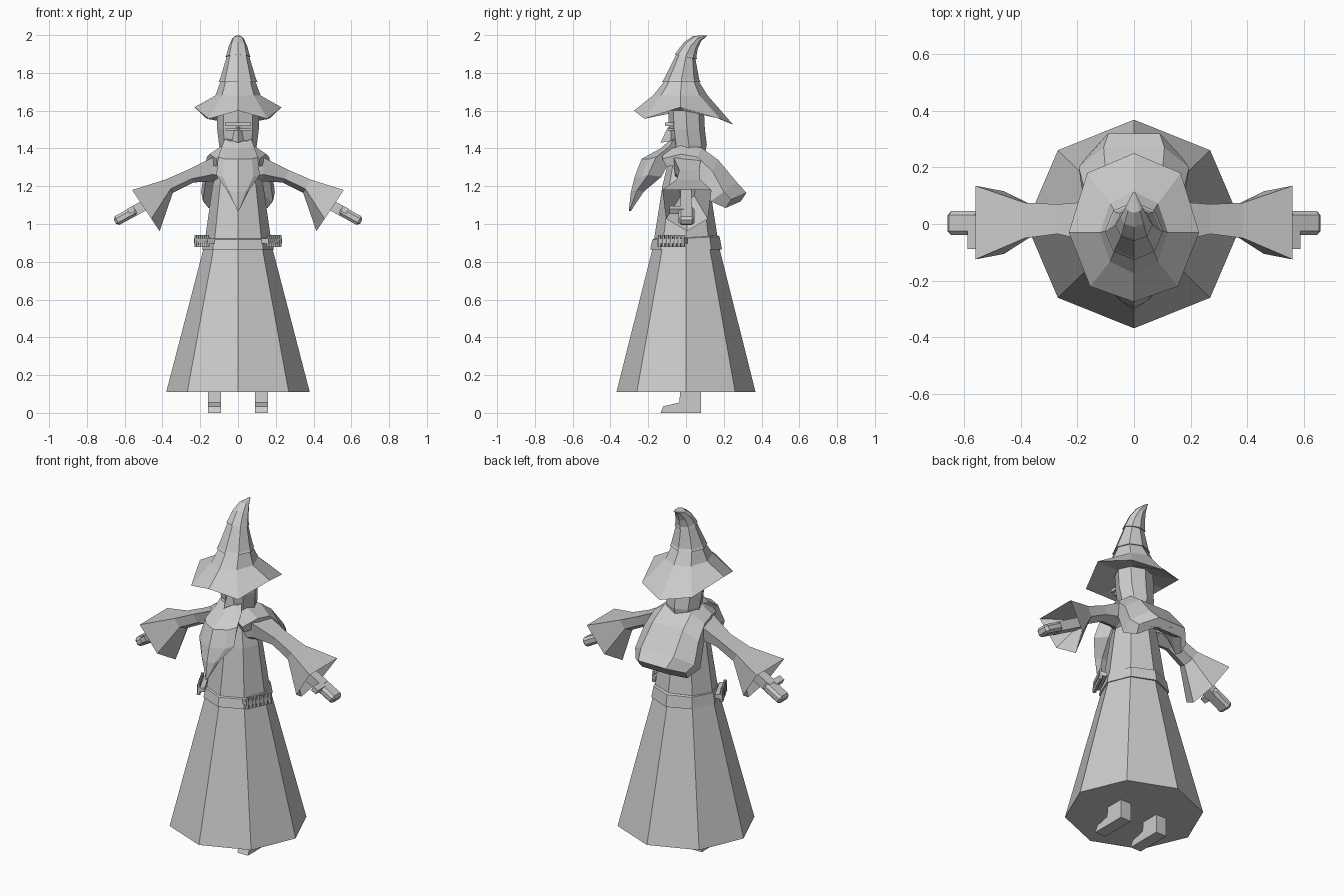
import bpy, bmesh, math
from mathutils import Vector, Matrix

cube = bpy.data.objects.get("Cube")
if cube:
    bpy.data.objects.remove(cube, do_unlink=True)

clay = bpy.data.materials.new("plain_grey")
clay.use_nodes = True
GREY = (0.6, 0.6, 0.6, 1)
clay.diffuse_color = GREY
clay.node_tree.nodes["Principled BSDF"].inputs["Base Color"].default_value = GREY


def finish(name, bm):
    bmesh.ops.recalc_face_normals(bm, faces=bm.faces[:])
    mesh = bpy.data.meshes.new(name)
    bm.to_mesh(mesh)
    bm.free()
    mesh.materials.append(clay)
    obj = bpy.data.objects.new(name, mesh)
    bpy.context.collection.objects.link(obj)
    return obj


def loft(name, rings, caps=True):
    """Skin a list of closed point rings."""
    bm = bmesh.new()
    rows = [[bm.verts.new(p) for p in ring] for ring in rings]
    for a, b in zip(rows, rows[1:]):
        for i in range(len(a)):
            j = (i + 1) % len(a)
            bm.faces.new((a[i], a[j], b[j], b[i]))
    if caps:
        bm.faces.new(rows[0])
        bm.faces.new(rows[-1])
    return finish(name, bm)


def octagon(z, rx, ry, cy=0, tilt=0, n=8):
    """Flat ring with a point on each axis; tilt lifts the back."""
    pts = []
    for k in range(n):
        a = math.tau * k / n
        pts.append((rx * math.cos(a), cy + ry * math.sin(a), z + tilt * math.sin(a)))
    return pts


def half_ring(pts):
    """Mirror a front-to-back run of points into a full ring."""
    return pts + [(-x, y, z) for x, y, z in reversed(pts) if x > 0]


def box(name, centre, size, rot=None):
    bm = bmesh.new()
    bmesh.ops.create_cube(bm, size=1)
    m = Matrix.Translation(centre) @ (rot or Matrix()) @ Matrix.Diagonal((*size, 1))
    bmesh.ops.transform(bm, matrix=m, verts=bm.verts)
    return finish(name, bm)


# Robe and belt
loft("robe", [octagon(0.11, 0.38, 0.368), octagon(0.88, 0.18, 0.175),
              octagon(1.2, 0.135, 0.125), octagon(1.37, 0.09, 0.085)])
loft("belt", [octagon(0.868, 0.16, 0.16), octagon(0.865, 0.19, 0.19),
              octagon(0.925, 0.178, 0.178, 0, 0.008), octagon(0.94, 0.15, 0.15, 0, 0.008)])

# Head with neck
loft("head", [octagon(1.34, 0.085, 0.085, 0.01), octagon(1.42, 0.1, 0.095, 0.015),
              octagon(1.5, 0.11, 0.095, 0.005), octagon(1.6, 0.11, 0.095, 0)])
loft("nose", [[(-0.018, -0.08, 1.51), (0.018, -0.08, 1.51), (0, -0.095, 1.515)],
              [(-0.03, -0.08, 1.44), (0.03, -0.08, 1.44), (0, -0.135, 1.43)]])
box("brow", (0, -0.088, 1.528), (0.14, 0.045, 0.018))
box("eye_ridge", (0, -0.08, 1.5), (0.13, 0.03, 0.012))

# Beard: chin mass running down to a forward point
beard = [  # z, half width, front y, back y
    (1.44, 0.07, -0.09, -0.04), (1.4, 0.085, -0.135, -0.04),
    (1.345, 0.105, -0.235, -0.08), (1.25, 0.115, -0.272, -0.13),
    (1.17, 0.06, -0.292, -0.225), (1.068, 0.004, -0.303, -0.292)]
loft("beard", [half_ring([(0, f, z), (w * 0.7, f * 0.75 + b * 0.25, z),
                          (w, (f + b) / 2, z + 0.01), (w * 0.6, b, z), (0, b, z)])
               for z, w, f, b in beard])

# Hat: drooping brim, then stepped bent crown
brim = half_ring([(0, -0.275, 1.6), (0.155, -0.22, 1.557), (0.23, -0.03, 1.618),
                  (0.165, 0.18, 1.557), (0, 0.25, 1.525)])


def hat_ring(z, rx, y0, y1, tilt=0):
    pts = octagon(z, rx, (y1 - y0) / 2, (y0 + y1) / 2, tilt)
    return pts[6:] + pts[:6]


crown = [(1.68, 0.12, -0.175, 0.115, 0), (1.755, 0.092, -0.115, 0.068, 0),
         (1.752, 0.103, -0.127, 0.078, 0), (1.765, 0.096, -0.118, 0.07, 0),
         (1.885, 0.06, -0.052, 0.05, -0.012), (1.885, 0.066, -0.06, 0.058, -0.012),
         (1.9, 0.06, -0.048, 0.055, -0.014), (1.945, 0.048, -0.01, 0.062, -0.018),
         (1.982, 0.03, 0.04, 0.08, -0.014), (1.998, 0.006, 0.103, 0.113, 0)]
inner = [(x * 0.5, y * 0.4, 1.6) for x, y, z in brim]
loft("hat", [inner, brim] + [hat_ring(*c) for c in crown])


# Shawl: wraps the shoulders and hangs behind as a thick flap
def shawl_ring(w, mid, side, thick):
    (y, z), (sy, sz), (ty, tz) = mid, side, thick
    top = [(-w, sy, sz), (-w * 0.55, y, z), (w * 0.55, y, z), (w, sy, sz)]
    low = [(x * 0.95, yy + ty, zz + tz) for x, yy, zz in reversed(top)]
    return top + low


loft("shawl", [
    shawl_ring(0.115, (-0.12, 1.385), (-0.125, 1.345), (0.02, -0.04)),
    shawl_ring(0.15, (-0.03, 1.415), (-0.03, 1.37), (0, -0.06)),
    shawl_ring(0.165, (0.08, 1.405), (0.06, 1.355), (-0.03, -0.06)),
    shawl_ring(0.18, (0.17, 1.34), (0.14, 1.28), (-0.06, -0.05)),
    shawl_ring(0.195, (0.27, 1.22), (0.2, 1.17), (-0.07, -0.05)),
    shawl_ring(0.165, (0.32, 1.165), (0.24, 1.13), (-0.03, -0.045))])

# Sleeve sections: x and z of top and bottom, front and back y
sleeve = [(0.06, 1.36, 0.07, 1.2, -0.07, 0.08), (0.14, 1.35, 0.13, 1.225, -0.065, 0.08),
          (0.27, 1.285, 0.235, 1.22, -0.035, 0.07), (0.385, 1.235, 0.345, 1.165, -0.05, 0.075),
          (0.56, 1.18, 0.415, 0.962, -0.125, 0.135), (0.4, 1.19, 0.37, 1.13, -0.035, 0.05)]
for s, side in ((1, "left"), (-1, "right")):
    rings = []
    for tx, tz, bx, bz, f, b in sleeve:
        top, low, c = Vector((tx, 0, tz)), Vector((bx, 0, bz)), (f + b) / 2
        ring = []
        for t, y in ((0, f), (0, b), (0.7, c + (b - c) * 0.85), (1, c), (0.7, c + (f - c) * 0.85)):
            p = top.lerp(low, t)
            ring.append((s * p.x, y, p.z))
        rings.append(ring)
    loft(side + "_sleeve", rings)

    # Hand: forearm, curled fingers and thumb
    turn = Matrix.Rotation(s * math.radians(29), 4, 'Y')
    box(side + "_wrist", (s * 0.475, 0, 1.11), (0.19, 0.06, 0.055), turn)
    hand = box(side + "_hand", (s * 0.595, 0.003, 1.043), (0.13, 0.085, 0.052), turn)
    bev = hand.modifiers.new("round_off", 'BEVEL')
    bev.width, bev.segments = 0.014, 1
    box(side + "_thumb", (s * 0.565, -0.05, 1.075), (0.035, 0.075, 0.03), turn)

    # Boot: heel block with a low toe
    profile = [(0.08, 0), (0.08, 0.13), (-0.03, 0.13), (-0.035, 0.055), (-0.12, 0.035), (-0.135, 0)]
    loft(side + "_boot", [[(s * x, y, z) for y, z in profile] for x in (0.09, 0.16)])

    # Row of small rods carried on the belt
    start, end = Vector((s * 0.148, -0.135, 0.91)), Vector((s * 0.21, -0.01, 0.91))
    along = end - start
    yaw = Matrix.Rotation(math.atan2(along.y, along.x), 4, 'Z')
    box(side + "_rod_strap", (start + end) / 2, (along.length + 0.02, 0.04, 0.025), yaw)
    bm = bmesh.new()
    for k in range(7):
        spot = Matrix.Translation(start.lerp(end, k / 6))
        bmesh.ops.create_cone(bm, cap_ends=True, segments=6, radius1=0.011, radius2=0.008,
                              depth=0.064, matrix=spot @ Matrix.Translation((s * 0.012, -0.006, 0)))
    finish(side + "_belt_rods", bm)
